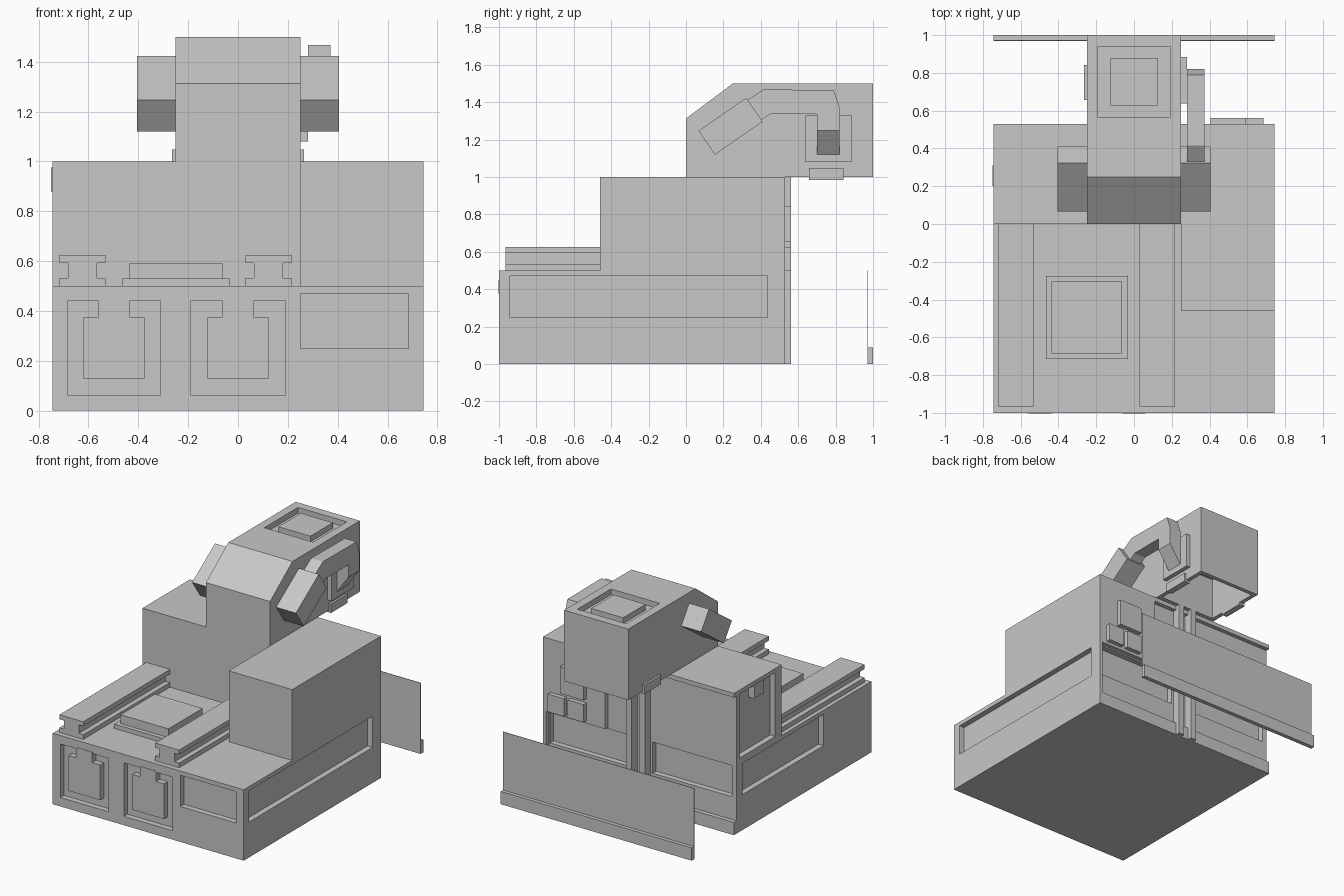
import bpy, bmesh
from mathutils import Vector

if "Cube" in bpy.data.objects:
    bpy.data.objects.remove(bpy.data.objects["Cube"], do_unlink=True)

GREY = (0.58, 0.58, 0.58, 1)
grey = bpy.data.materials.new("plain_grey")
grey.use_nodes = True
grey.diffuse_color = GREY
grey.node_tree.nodes["Principled BSDF"].inputs["Base Color"].default_value = GREY


def finish(name, bm):
    bmesh.ops.recalc_face_normals(bm, faces=bm.faces[:])
    mesh = bpy.data.meshes.new(name)
    bm.to_mesh(mesh)
    bm.free()
    mesh.materials.append(grey)
    ob = bpy.data.objects.new(name, mesh)
    bpy.context.collection.objects.link(ob)
    return ob


def add_box(bm, x, y, z):
    verts = bmesh.ops.create_cube(bm, size=1)["verts"]
    for v in verts:
        v.co = Vector([(a + b) / 2 + c * (b - a) for (a, b), c in zip((x, y, z), v.co)])


def box(name, *spans):
    """One object from one or more (x, y, z) spans."""
    bm = bmesh.new()
    for span in spans:
        add_box(bm, *span)
    return finish(name, bm)


def extrude(name, points, axis, a, b):
    """Extrude a closed profile along x (points are y, z) or y (points are x, z)."""
    bm = bmesh.new()
    place = (lambda p, t: (t, p[0], p[1])) if axis == "x" else (lambda p, t: (p[0], t, p[1]))
    face = bm.faces.new([bm.verts.new(place(p, a)) for p in points])
    moved = bmesh.ops.extrude_face_region(bm, geom=[face])["geom"]
    shift = Vector(place((0, 0), b - a))
    for v in moved:
        if isinstance(v, bmesh.types.BMVert):
            v.co += shift
    return finish(name, bm)


def carve(ob, *spans):
    """Cut box-shaped recesses out of an object."""
    for span in spans:
        cutter = box("cutter", span)
        cutter.hide_render = True
        mod = ob.modifiers.new("recess", "BOOLEAN")
        mod.operation, mod.solver, mod.object = "DIFFERENCE", "EXACT", cutter
        bpy.context.view_layer.objects.active = ob
        bpy.ops.object.modifier_apply(modifier=mod.name)
        bpy.data.objects.remove(cutter, do_unlink=True)


W = 0.745            # half width of the body
D = 0.04             # recess depth
FRONT = (-1.1, -1 + D)
BAND = (0.25, 0.47)  # height of the long recessed panels

# Body: low base with recessed panels on every side
base = box("base", ((-W, W), (-1, 0.5), (0, 0.5)))
carve(base,
      ((-0.685, -0.31), FRONT, (0.063, 0.44)),
      ((-0.19, 0.19), FRONT, (0.063, 0.44)),
      ((0.25, 0.685), FRONT, BAND),
      ((W - D, 1), (-0.94, 0.435), BAND),
      ((-1, D - W), (-0.47, 0.435), BAND),
      ((-0.71, -0.09), (0.46, 0.7), BAND),
      ((0.09, 0.71), (0.46, 0.7), BAND))

# Raised plates with a top tab inside the two front recesses
for side, cx in (("right", -0.4975), ("middle", 0)):
    box(side + "_front_plate",
        ((cx - 0.123, cx + 0.123), (-1, -0.95), (0.127, 0.376)),
        ((cx - 0.062, cx + 0.062), (-1.003, -0.95), (0.376, 0.45)))

# Upper blocks
rear_block = box("rear_block", ((-W, 0.25), (0, 0.5), (0.5, 1)))
carve(rear_block, ((-1, D - W), (0.07, 0.47), (0.52, 0.97)))
box("side_tab", ((-0.75, -0.69), (0.2, 0.31), (0.88, 0.975)))
box("left_block", ((0.25, W), (-0.46, 0.5), (0.5, 1)))

# Back wall trim, plate and boxes
box("back_trim",
    ((-W, W), (0.5, 0.53), (0, 0.09)),
    ((-W, W), (0.5, 0.53), (0.97, 1)),
    ((0.72, W), (0.5, 0.53), (0.09, 0.97)))
box("back_plate", ((0.26, 0.72), (0.5, 0.53), (0.48, 0.97)))
box("back_boxes",
    ((0.405, 0.59), (0.53, 0.562), (0.655, 0.845)),
    ((0.405, 0.53), (0.53, 0.562), (0.5, 0.625)),
    ((0.56, 0.685), (0.53, 0.562), (0.5, 0.625)))
box("back_rails", *[((x - 0.022, x + 0.022), (0.5, 0.562), (0, 1)) for x in (-0.052, 0.052)])

# Free-standing board behind the body
box("rear_board", ((-W, W), (0.97, 0.974), (0, 0.5)))
box("rear_board_foot", ((-W, W), (0.97, 1), (0, 0.09)))

# I-section rails on the deck
half = [(0.093, 0.5), (0.093, 0.533), (0.058, 0.533),
        (0.058, 0.593), (0.093, 0.593), (0.093, 0.625)]
for side, cx in (("right", -0.624), ("left", 0.123)):
    profile = [(cx + x, z) for x, z in half] + [(cx - x, z) for x, z in reversed(half)]
    extrude(side + "_deck_rail", profile, "y", -0.965, 0)

# Stepped pad between the rails
box("deck_pad_base", ((-0.465, -0.032), (-0.715, -0.275), (0.5, 0.531)))
box("deck_pad_top", ((-0.436, -0.063), (-0.685, -0.305), (0.531, 0.593)))

# Head with sloped brow, top recess and hollow underside
head = extrude("head", [(0, 1), (1, 1), (1, 1.5), (0.25, 1.5), (0, 1.313)], "x", -0.25, 0.25)
carve(head,
      ((-0.19, 0.19), (0.565, 0.94), (1.46, 1.6)),
      ((-0.22, 0.22), (0.56, 0.97), (0.9, 1.3)))
box("head_top_pad", ((-0.125, 0.125), (0.628, 0.878), (1.45, 1.5)))

# Tilted boxes and low side blocks on both sides of the head
tilted = [(0.067, 1.247), (0.322, 1.424), (0.41, 1.297), (0.155, 1.12)]
for side, s in (("left", 1), ("right", -1)):
    extrude(side + "_head_box", tilted, "x", s * 0.25, s * 0.405)
    box(side + "_head_block", (sorted((s * 0.22, s * 0.265)), (0.657, 0.843), (0.985, 1.048)))

# Bent pipe from the left box to its wall plate, with a slanted end
pipe = extrude("head_pipe",
               [(0.33, 1.412), (0.415, 1.468), (0.79, 1.465), (0.82, 1.375), (0.82, 1.12),
                (0.7, 1.12), (0.7, 1.337), (0.45, 1.337), (0.4, 1.303)], "x", 0.28, 0.372)
for v in pipe.data.vertices:
    if v.co.x > 0.3 and v.co.z < 1.2:
        v.co.z = 1.25
box("pipe_plate", ((0.25, 0.281), (0.638, 0.885), (1.08, 1.33)))
